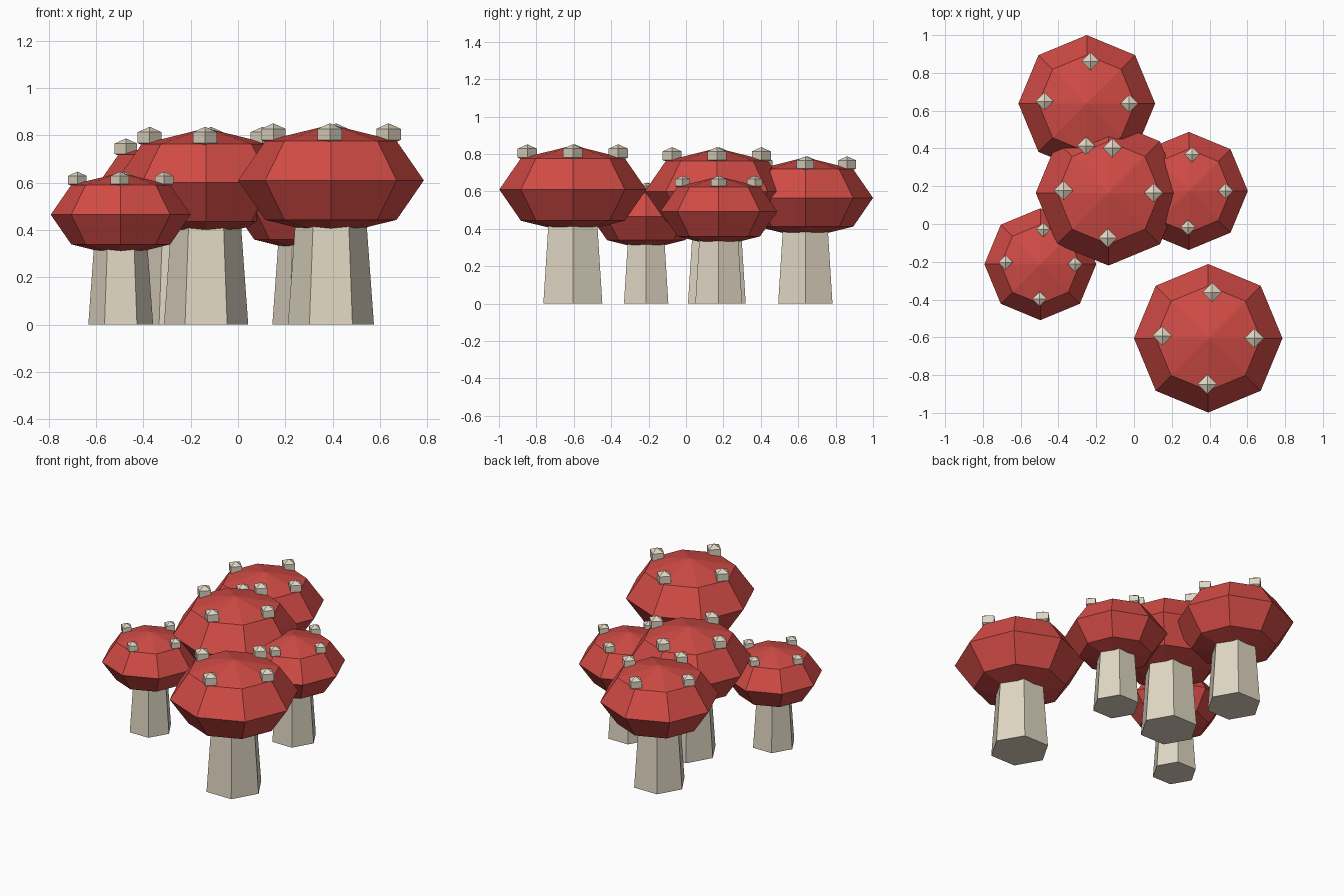
import bpy
from math import cos, sin, radians

cube = bpy.data.objects.get("Cube")
if cube:
    bpy.data.objects.remove(cube, do_unlink=True)


def make_material(name, rgb):
    mat = bpy.data.materials.new(name)
    mat.use_nodes = True
    mat.diffuse_color = (*rgb, 1)
    mat.node_tree.nodes["Principled BSDF"].inputs["Base Color"].default_value = (*rgb, 1)
    return mat


RED = make_material("cap red", (0.64, 0.07, 0.06))
CREAM = make_material("stem cream", (0.74, 0.67, 0.54))


def finish(name, mat):
    obj = bpy.context.object
    obj.name = name
    obj.data.materials.append(mat)
    return obj


def ball(name, mat, segments, rings, center, radius, height):
    """Low-poly flattened ball; height is the vertical half size."""
    bpy.ops.mesh.primitive_uv_sphere_add(
        segments=segments, ring_count=rings, radius=1, location=center)
    obj = finish(name, mat)
    obj.scale = (radius, radius, height)
    return obj


SPOT_ANGLES = (0, 85, 177, 269)


def mushroom(name, x, y, rim_z, r):
    # tapered six-sided stem, ending inside the cap
    bpy.ops.mesh.primitive_cone_add(
        vertices=6, radius1=0.463 * r, radius2=0.35 * r, depth=rim_z,
        location=(x, y, rim_z / 2), rotation=(0, 0, radians(30)))
    finish(name + "_stem", CREAM)
    # flattened eight-sided cap, widest at rim_z
    ball(name + "_cap", RED, 8, 4, (x, y, rim_z), r, 0.6 * r)
    # four raised spots around the shoulder
    for i, angle in enumerate(SPOT_ANGLES, 1):
        a = radians(angle)
        place = (x + 0.62 * r * cos(a), y + 0.62 * r * sin(a), rim_z + 0.495 * r)
        ball(f"{name}_spot_{i}", CREAM, 4, 3, place, 0.152 * r, 0.12 * r)


# name, x, y, height of widest ring, cap radius
for spec in (
    ("front_mushroom", 0.393, -0.605, 0.61, 0.393),
    ("back_mushroom", -0.25, 0.638, 0.565, 0.362),
    ("middle_mushroom", -0.135, 0.165, 0.60, 0.385),
    ("left_mushroom", 0.29, 0.175, 0.492, 0.3125),
    ("right_mushroom", -0.496, -0.213, 0.465, 0.296),
):
    mushroom(*spec)
